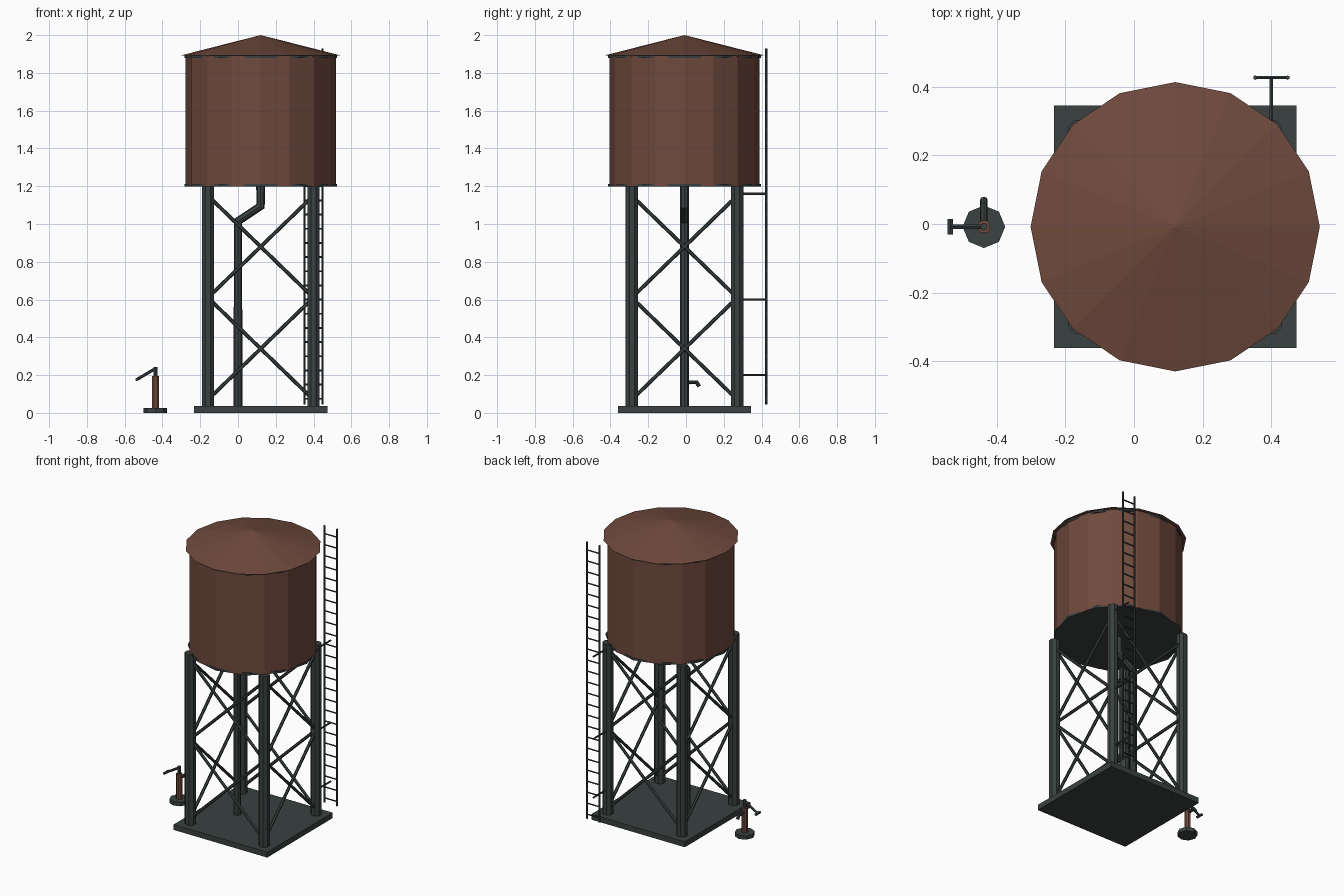
import bpy, math
from mathutils import Vector

if "Cube" in bpy.data.objects:
    bpy.data.objects.remove(bpy.data.objects["Cube"], do_unlink=True)


def material(name, rgb):
    m = bpy.data.materials.new(name)
    m.use_nodes = True
    m.diffuse_color = (*rgb, 1)
    m.node_tree.nodes["Principled BSDF"].inputs["Base Color"].default_value = (*rgb, 1)
    return m


RUST = material("rust brown", (0.16, 0.068, 0.047))
IRON = material("dark iron", (0.042, 0.054, 0.053))
CX, CY = 0.12, -0.008      # tower axis
LEG = 0.279                # leg offset from the axis
BASE_TOP, TANK_Z = 0.037, 1.2


def finish(name, mat):
    obj = bpy.context.object
    obj.name = name
    obj.data.materials.append(mat)
    return obj


def drum(name, mat, x, y, z0, z1, r, sides, r_top=None, turn=0.0):
    """Upright prism or cone; a corner lies on the y axis unless turned."""
    bpy.ops.mesh.primitive_cone_add(vertices=sides, radius1=r, depth=z1 - z0,
                                    radius2=r if r_top is None else r_top,
                                    location=(x, y, (z0 + z1) / 2), rotation=(0, 0, turn))
    return finish(name, mat)


def rod(name, a, b, r, sides=6, mat=IRON):
    """Straight bar between two points."""
    a, b = Vector(a), Vector(b)
    d = b - a
    bpy.ops.mesh.primitive_cylinder_add(vertices=sides, radius=r, depth=d.length,
                                        location=(a + b) / 2,
                                        rotation=d.to_track_quat('Z', 'Y').to_euler())
    return finish(name, mat)


def pipe(name, points, r):
    """Round pipe with mitred bends, swept along a path."""
    cu = bpy.data.curves.new(name, 'CURVE')
    cu.dimensions = '3D'
    cu.bevel_depth = r
    cu.bevel_resolution = 2
    cu.use_fill_caps = True
    sp = cu.splines.new('POLY')
    sp.points.add(len(points) - 1)
    for p, co in zip(sp.points, points):
        p.co = (*co, 1)
    sp.use_smooth = False
    obj = bpy.data.objects.new(name, cu)
    bpy.context.collection.objects.link(obj)
    cu.materials.append(IRON)
    return obj


# Base slab
bpy.ops.mesh.primitive_cube_add(size=1, location=(CX, CY, BASE_TOP / 2))
slab = finish("base_slab", IRON)
slab.scale = (0.705, 0.705, BASE_TOP)

# Tank, its hoops and the conical roof
drum("tank", RUST, CX, CY, TANK_Z, 1.89, 0.398, 16)
drum("lower_hoop", IRON, CX, CY, TANK_Z - 0.001, 1.212, 0.404, 12)
drum("upper_hoop", IRON, CX, CY, 1.88, 1.892, 0.404, 12)
drum("roof", RUST, CX, CY, 1.893, 2.0, 0.421, 16, r_top=0)

# Legs and cross braces
corners = [(CX + sx * LEG, CY + sy * LEG)
           for sx, sy in ((-1, -1), (1, -1), (1, 1), (-1, 1))]
for i, (x, y) in enumerate(corners):
    drum(f"leg_{i + 1}", IRON, x, y, BASE_TOP, TANK_Z, 0.035, 8, turn=math.pi / 8)
    nx, ny = corners[(i + 1) % 4]
    for tier, mid in enumerate((0.34, 0.88)):
        for s in (-1, 1):
            rod(f"brace_{i + 1}_{tier + 1}_{'rise' if s > 0 else 'fall'}",
                (x, y, mid - s * 0.27), (nx, ny, mid + s * 0.27), 0.01)

# Down pipe with an offset bend below the tank
pipe("down_pipe", [(0, CY, BASE_TOP), (0, CY, 1.015), (CX, CY, 1.095), (CX, CY, TANK_Z)], 0.024)

# Ladder
LX, LY = 0.4, 0.426
for side in (-1, 1):
    x = LX + side * 0.047
    rod(f"ladder_rail_{'left' if side > 0 else 'right'}", (x, LY, 0.045), (x, LY, 1.93), 0.0065)
RUNGS = 25
for i in range(RUNGS):
    z = 0.075 + i * 1.8 / (RUNGS - 1)
    rod(f"ladder_rung_{i + 1}", (LX - 0.052, LY, z), (LX + 0.052, LY, z), 0.005)
for z in (0.2, 0.6, 1.16):
    rod("ladder_bracket", (LX, CY + LEG, z), (LX, LY, z), 0.006)

# Hand pump
PX = -0.437
drum("pump_foot", IRON, PX, CY, 0, 0.026, 0.062, 8)
drum("pump_body", RUST, PX, CY, 0.026, 0.195, 0.02, 8, turn=math.pi / 8)
drum("pump_rod", IRON, PX, CY, 0.195, 0.244, 0.011, 8)
pipe("pump_spout", [(PX, CY, 0.162), (PX, 0.056, 0.162), (PX, 0.07, 0.14)], 0.011)
rod("pump_handle", (PX, CY, 0.235), (-0.535, CY, 0.177), 0.008)
rod("pump_grip", (-0.535, CY - 0.023, 0.177), (-0.535, CY + 0.023, 0.177), 0.009)
